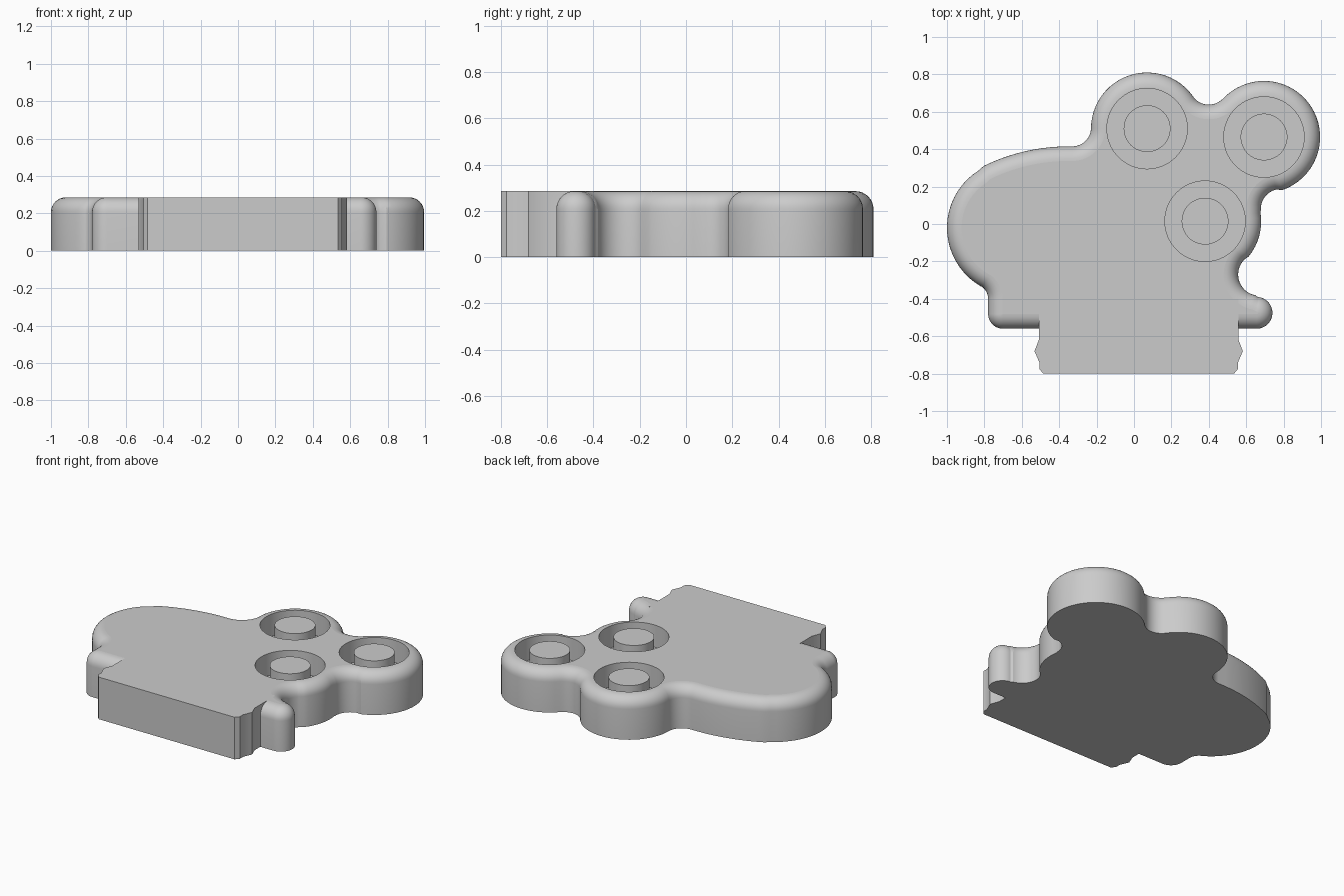
import bpy, bmesh
from math import radians, sin, cos, pi
from mathutils import Vector

cube = bpy.data.objects.get("Cube")
if cube:
    bpy.data.objects.remove(cube, do_unlink=True)

HEIGHT = 0.285
ROUND = 0.078

grey = bpy.data.materials.new("plain grey")
grey.use_nodes = True
grey.diffuse_color = (0.6, 0.6, 0.6, 1)
grey.node_tree.nodes["Principled BSDF"].inputs["Base Color"].default_value = grey.diffuse_color

# Outline arcs, counter-clockwise: centre, radius, start and end angle
ARCS = [
    (0.655, -0.475, 0.085, -90, 86),    # right foot
    (0.67, -0.27, 0.113, 266, 135),
    (0.38, 0.015, 0.30, -45, 9),        # lower lobe
    (0.785, 0.08, 0.107, 189, 103),
    (0.695, 0.465, 0.30, -77, 137),     # outer lobe
    (0.40, 0.74, 0.102, 317, 215),
    (0.07, 0.51, 0.30, 35, 180),        # upper lobe
    (-0.33, 0.515, 0.10, 0, -90),
    (-0.35, -0.62, 1.035, 90, 116),     # long back
    (-0.638, -0.02, 0.362, 116, 240),   # round end
    (-0.86, -0.40, 0.08, 60, 0),
    (-0.70, -0.48, 0.08, 180, 270),     # left foot
]


def outline():
    """Points of the outline with their outward normals."""
    pts = []
    for cx, cy, r, a0, a1 in ARCS:
        steps = max(8, int(abs(a1 - a0) / (2 if r > 1 else 6)))
        side = 1 if a1 > a0 else -1
        for i in range(steps + 1):
            a = radians(a0 + (a1 - a0) * i / steps)
            d = Vector((cos(a), sin(a)))
            p = Vector((cx, cy)) + d * r
            if i == 0 and pts and (p - pts[-1][0]).length < 0.03:
                continue
            pts.append((p, d * side))
    return pts


def loft(name, rings):
    """Closed solid through rings of equal point count."""
    bm = bmesh.new()
    loops = [[bm.verts.new(p) for p in ring] for ring in rings]
    n = len(loops[0])
    for low, high in zip(loops, loops[1:]):
        for i in range(n):
            j = (i + 1) % n
            bm.faces.new((low[i], low[j], high[j], high[i]))
    bm.faces.new(loops[0][::-1])
    bm.faces.new(loops[-1])
    bmesh.ops.recalc_face_normals(bm, faces=bm.faces)
    mesh = bpy.data.meshes.new(name)
    bm.to_mesh(mesh)
    bm.free()
    mesh.materials.append(grey)
    ob = bpy.data.objects.new(name, mesh)
    bpy.context.collection.objects.link(ob)
    return ob


def prism(name, points, z0, z1):
    return loft(name, [[(x, y, z) for x, y in points] for z in (z0, z1)])


def circle(cx, cy, r, n=64):
    return [(cx + r * cos(2 * pi * i / n), cy + r * sin(2 * pi * i / n)) for i in range(n)]


def combine(target, tool, operation):
    mod = target.modifiers.new(operation.lower(), 'BOOLEAN')
    mod.operation = operation
    mod.solver = 'EXACT'
    mod.object = tool
    bpy.context.view_layer.objects.active = target
    bpy.ops.object.modifier_apply(modifier=mod.name)
    bpy.data.objects.remove(tool, do_unlink=True)


def shade(ob):
    bpy.ops.object.select_all(action='DESELECT')
    ob.select_set(True)
    bpy.context.view_layer.objects.active = ob
    bpy.ops.object.shade_smooth_by_angle(angle=radians(25))
    for f in ob.data.polygons:
        if abs(f.normal.z) > 0.999:
            f.use_smooth = False


# Body slab with a rounded upper edge
edge = outline()
sections = [(0, 0)]
for k in range(9):
    t = pi / 2 * k / 8
    sections.append((ROUND * (1 - cos(t)), HEIGHT - ROUND * (1 - sin(t))))
body = loft("body", [[(*(p - n * inset), z) for p, n in edge] for inset, z in sections])

# Straight-edged base tab with small side barbs, mirrored about its middle
MIDDLE = 0.025
half = [(0.51, -0.80), (0.531, -0.775), (0.531, -0.74), (0.557, -0.68), (0.534, -0.62), (0.534, -0.40)]
tab_points = [(MIDDLE + x, y) for x, y in half] + [(MIDDLE - x, y) for x, y in reversed(half)]
combine(body, prism("tab", tab_points, 0, HEIGHT), 'UNION')

# Round sockets, each with a centre peg flush with the top
for label, cx, cy in (("upper", 0.07, 0.51), ("outer", 0.695, 0.465), ("lower", 0.38, 0.015)):
    floor = HEIGHT - 0.15
    combine(body, prism("socket", circle(cx, cy, 0.215), floor, HEIGHT + 0.1), 'DIFFERENCE')
    shade(prism(label + "_peg", circle(cx, cy, 0.125), floor - 0.01, HEIGHT))

shade(body)
